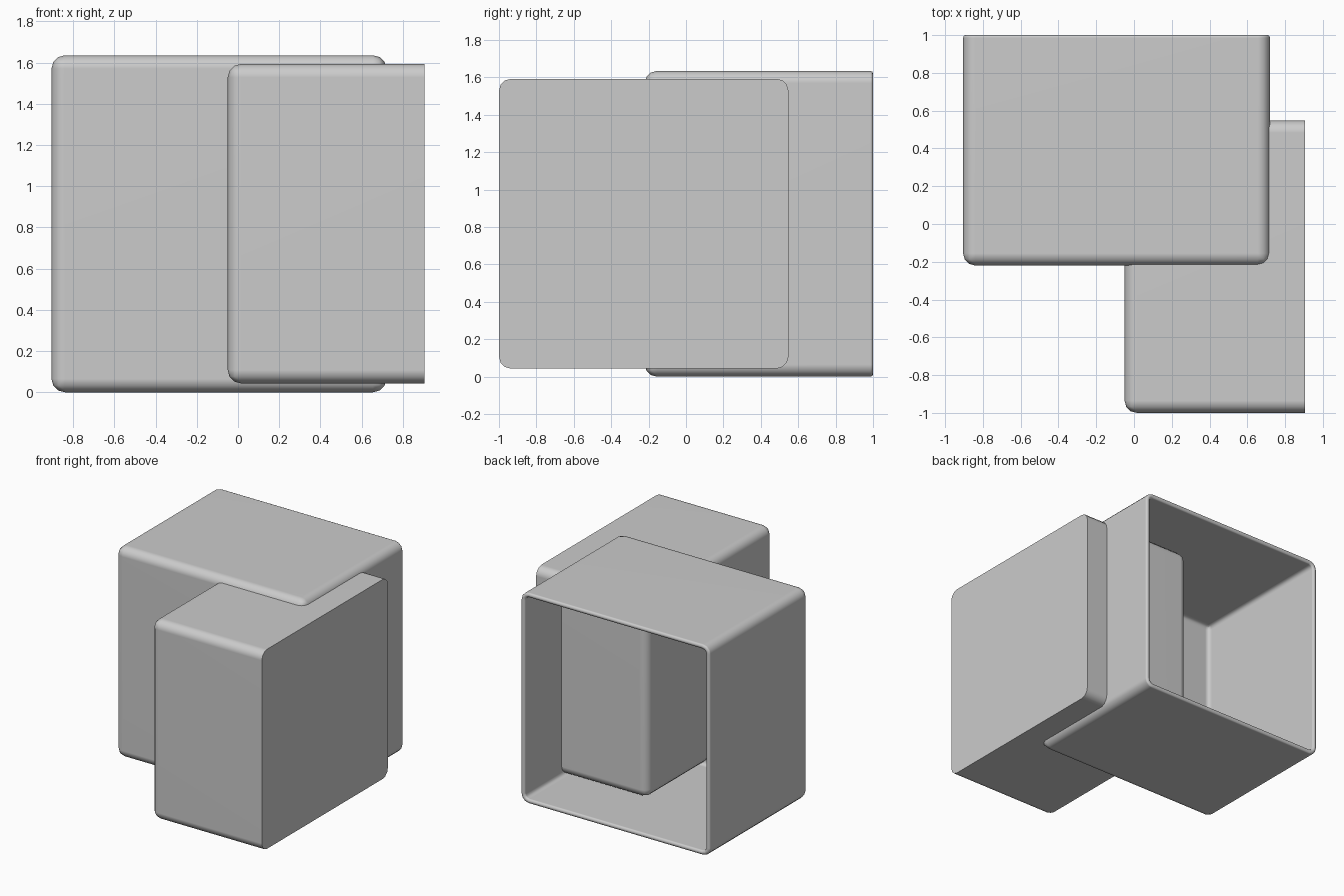
import bpy, bmesh, math

if "Cube" in bpy.data.objects:
    bpy.data.objects.remove(bpy.data.objects["Cube"])

RADIUS = 0.065   # rounded box edges
WALL = 0.035     # shell thickness


def rounded_box(name, lo, hi, axis, open_end):
    """Box with all edges rounded except those of the face at the + end of axis."""
    bm = bmesh.new()
    bmesh.ops.create_cube(bm, size=1)
    for v in bm.verts:
        v.co = [l + (c + 0.5) * (h - l) for l, h, c in zip(lo, hi, v.co)]
    end = hi[axis]

    def on_end(verts):
        return all(abs(v.co[axis] - end) < 1e-4 for v in verts)

    edges = [e for e in bm.edges if not on_end(e.verts)]
    bmesh.ops.bevel(bm, geom=edges, offset=RADIUS, segments=3, profile=0.5,
                    affect='EDGES', clamp_overlap=False)
    if open_end:
        caps = [f for f in bm.faces if on_end(f.verts)]
        bmesh.ops.delete(bm, geom=caps, context='FACES')
    me = bpy.data.meshes.new(name)
    bm.to_mesh(me)
    bm.free()
    ob = bpy.data.objects.new(name, me)
    bpy.context.collection.objects.link(ob)
    bpy.ops.object.select_all(action='DESELECT')
    ob.select_set(True)
    bpy.context.view_layer.objects.active = ob
    if open_end:
        # wall thickness and softened rim
        s = ob.modifiers.new("walls", 'SOLIDIFY')
        s.thickness = WALL
        s.offset = -1
        s.use_even_offset = True
        b = ob.modifiers.new("rim", 'BEVEL')
        b.width = 0.014
        b.segments = 2
        b.limit_method = 'ANGLE'
        b.angle_limit = math.radians(60)
        b.use_clamp_overlap = False
        for m in ("walls", "rim"):
            bpy.ops.object.modifier_apply(modifier=m)
    bpy.ops.object.shade_smooth_by_angle(angle=math.radians(50))
    w = ob.modifiers.new("flat_panels", 'WEIGHTED_NORMAL')
    w.keep_sharp = True
    return ob


# hollow box, open towards the back
rounded_box("open_box", (-0.905, -0.22, 0), (0.72, 1.0, 1.635), 1, True)
# closed box with a flat, sharp-edged right side
rounded_box("closed_box", (-0.05, -1.0, 0.043), (0.905, 0.548, 1.593), 0, False)
